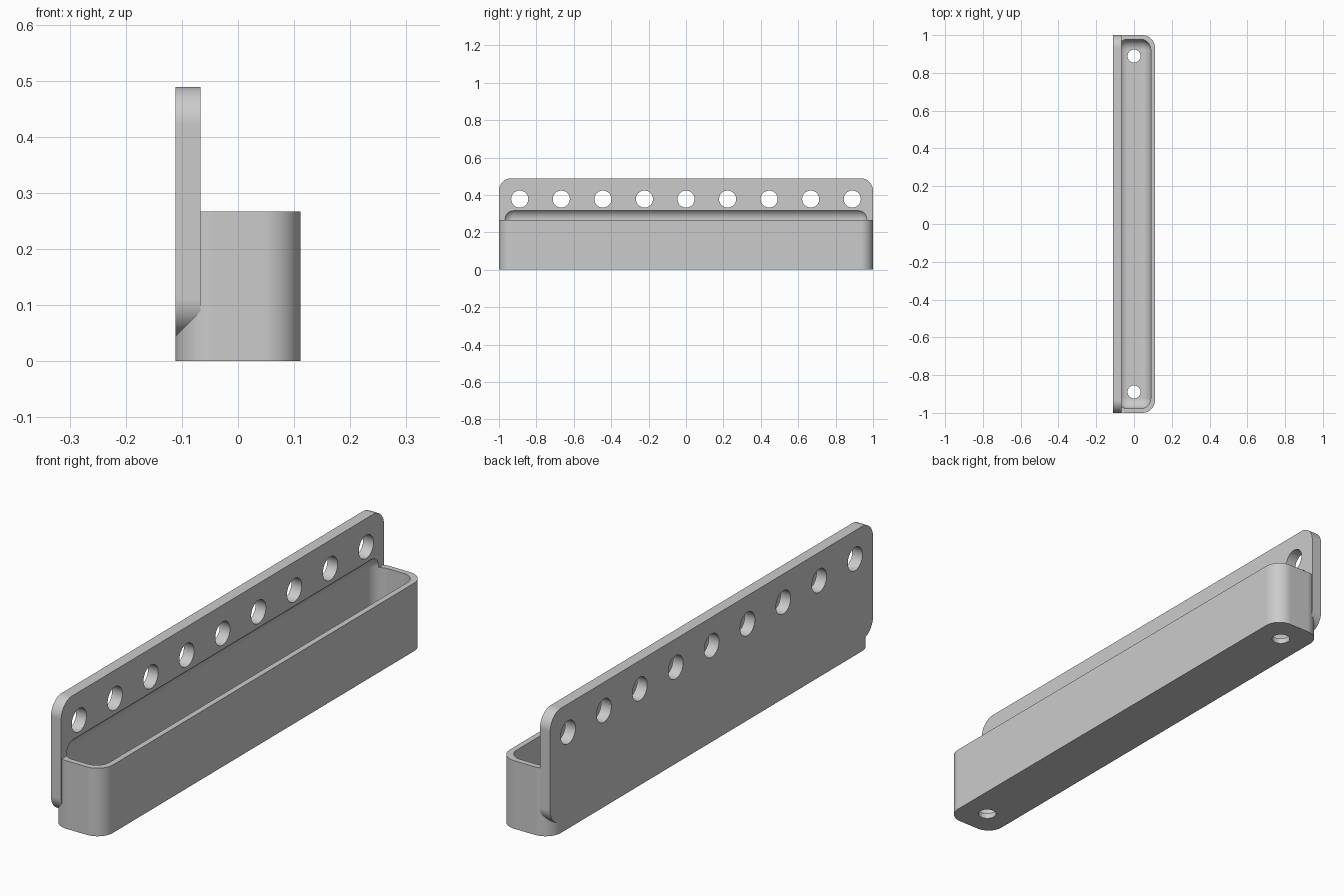
import bpy, bmesh, math
from mathutils import Matrix, Vector

if "Cube" in bpy.data.objects:
    bpy.data.objects.remove(bpy.data.objects["Cube"], do_unlink=True)

U = 1 / 45          # design unit: the holder is 90 units long

grey = bpy.data.materials.new("plain grey")
grey.use_nodes = True
grey.diffuse_color = (0.6, 0.6, 0.6, 1)
grey.node_tree.nodes["Principled BSDF"].inputs["Base Color"].default_value = (0.6, 0.6, 0.6, 1)


def finish(name, bm):
    bmesh.ops.recalc_face_normals(bm, faces=bm.faces[:])
    mesh = bpy.data.meshes.new(name)
    bm.to_mesh(mesh)
    bm.free()
    mesh.materials.append(grey)
    ob = bpy.data.objects.new(name, mesh)
    bpy.context.collection.objects.link(ob)
    return ob


def rounded_block(name, low, high, radius, axis=None):
    """Block between two corners; round edges along one axis, or all edges."""
    low, high = Vector(low) * U, Vector(high) * U
    bm = bmesh.new()
    bmesh.ops.create_cube(bm, size=1)
    for v in bm.verts:
        v.co = (low + high) / 2 + v.co * (high - low)
    edges = [e for e in bm.edges if axis is None or
             abs((e.verts[0].co - e.verts[1].co).normalized()[axis]) > 0.9]
    bmesh.ops.bevel(bm, geom=edges, offset=radius * U, segments=16,
                    profile=0.5, affect='EDGES', clamp_overlap=False)
    return finish(name, bm)


def drill(name, centre, radius, depth, turn):
    bm = bmesh.new()
    place = Matrix.Translation(Vector(centre) * U) @ Matrix.Rotation(turn, 4, 'Y')
    bmesh.ops.create_cone(bm, cap_ends=True, segments=48, radius1=radius * U,
                          radius2=radius * U, depth=depth * U, matrix=place)
    return finish(name, bm)


def combine(target, tool, operation):
    tool.hide_render = True
    mod = target.modifiers.new("combine", 'BOOLEAN')
    mod.object, mod.operation, mod.solver = tool, operation, 'EXACT'
    bpy.context.view_layer.objects.active = target
    bpy.ops.object.modifier_apply(modifier=mod.name)
    bpy.data.objects.remove(tool, do_unlink=True)


# Tray with rounded upright corners, joined to the tall back plate
holder = rounded_block("tray_holder", (-5, -45, 0), (5, 45, 12), 3, axis=2)
plate = rounded_block("back_plate", (-5, -45, 2), (-3, 45, 22), 3, axis=0)
combine(holder, plate, 'UNION')

# Soft-edged hollow that undercuts the plate
hollow = rounded_block("hollow", (-4, -44, 1), (4, 44, 14.7), 2.5)
combine(holder, hollow, 'DIFFERENCE')

# Row of nine holes through the plate
for i in range(-4, 5):
    combine(holder, drill("plate_hole", (-4, i * 10, 17), 2.05, 6, math.pi / 2), 'DIFFERENCE')

# Drain hole at each end of the floor
for side in (-1, 1):
    combine(holder, drill("floor_hole", (0, side * 40, 0), 1.55, 5, 0), 'DIFFERENCE')

# Smooth curves, crisp edges, flat faces kept flat
bpy.ops.object.select_all(action='DESELECT')
holder.select_set(True)
bpy.context.view_layer.objects.active = holder
bpy.ops.object.shade_smooth_by_angle(angle=math.radians(25))
normals = holder.modifiers.new("flat_faces", 'WEIGHTED_NORMAL')
normals.keep_sharp = True
